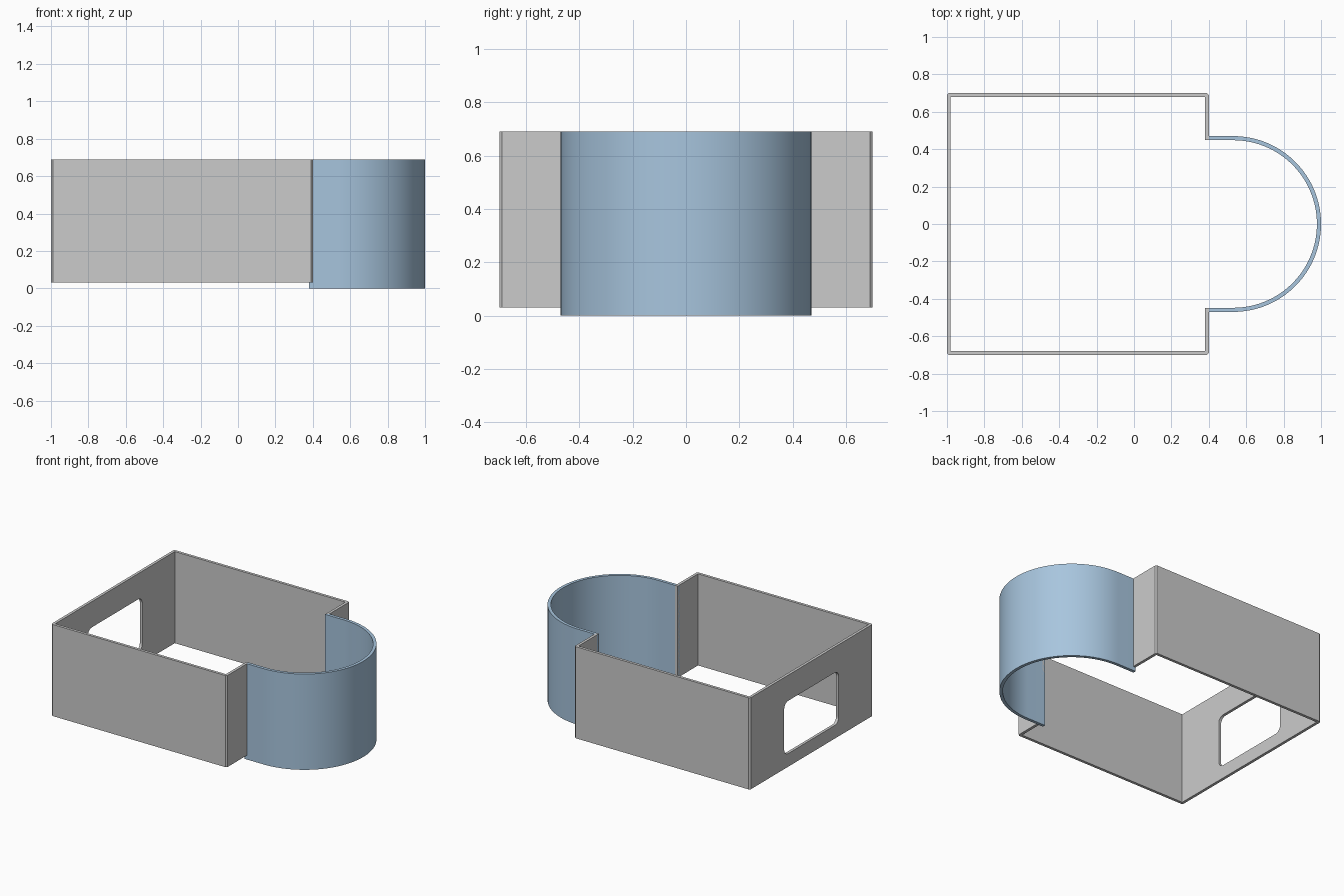
import bpy, bmesh, math

if "Cube" in bpy.data.objects:
    bpy.data.objects.remove(bpy.data.objects["Cube"])

H = 0.69          # common top height


def prism(name, pts, vec):
    """Extrude a closed 3D outline along vec."""
    bm = bmesh.new()
    face = bm.faces.new([bm.verts.new(p) for p in pts])
    new = bmesh.ops.extrude_face_region(bm, geom=[face], use_keep_orig=True)["geom"]
    bmesh.ops.translate(bm, verts=[g for g in new if isinstance(g, bmesh.types.BMVert)], vec=vec)
    bmesh.ops.recalc_face_normals(bm, faces=bm.faces)
    me = bpy.data.meshes.new(name)
    bm.to_mesh(me)
    bm.free()
    ob = bpy.data.objects.new(name, me)
    bpy.context.collection.objects.link(ob)
    return ob


def band(name, outer, inner, z0, z1):
    """Upright wall between an outer and an inner open path."""
    return prism(name, [(x, y, z0) for x, y in outer + inner[::-1]], (0, 0, z1 - z0))


def mirrored(half):
    return half + [(x, -y) for x, y in reversed(half)]


# Box walls, open on the right, with chamfered outer corners
outer = mirrored([(0.4, 0.448), (0.4, 0.69), (0.39, 0.7), (-0.99, 0.7), (-1.0, 0.69)])
inner = mirrored([(0.38, 0.448), (0.38, 0.68), (-0.98, 0.68)])
walls = band("box_walls", outer, inner, 0.03, H)

# Rounded window in the left wall
W, Z0, Z1, R = 0.31, 0.125, 0.505, 0.045
pts = []
for cy, cz, start in ((W - R, Z1 - R, 0), (R - W, Z1 - R, 90),
                      (R - W, Z0 + R, 180), (W - R, Z0 + R, 270)):
    for i in range(9):
        a = math.radians(start + i * 90 / 8)
        pts.append((-1.1, cy + R * math.cos(a), cz + R * math.sin(a)))
cutter = prism("window_cutter", pts, (0.25, 0, 0))
cutter.hide_render = True
mod = walls.modifiers.new("window", "BOOLEAN")
mod.operation = "DIFFERENCE"
mod.solver = "EXACT"
mod.object = cutter
bpy.context.view_layer.objects.active = walls
walls.select_set(True)
bpy.ops.object.modifier_apply(modifier=mod.name)
bpy.data.objects.remove(cutter)
walls.select_set(False)


# Curved bay wall: two short straights joined by a half circle
def bay_path(r, n=64):
    arc = [(0.53 + r * math.sin(math.pi * i / n), r * math.cos(math.pi * i / n))
           for i in range(n + 1)]
    return [(0.38, r)] + arc + [(0.38, -r)]


bay = band("curved_bay", bay_path(0.47), bay_path(0.448), 0, H)
mat = bpy.data.materials.new("pale_blue")
mat.diffuse_color = (0.39, 0.56, 0.73, 1)
mat.use_nodes = True
mat.node_tree.nodes["Principled BSDF"].inputs["Base Color"].default_value = mat.diffuse_color
bay.data.materials.append(mat)
bpy.context.view_layer.objects.active = bay
bay.select_set(True)
bpy.ops.object.shade_smooth_by_angle(angle=math.radians(30))
